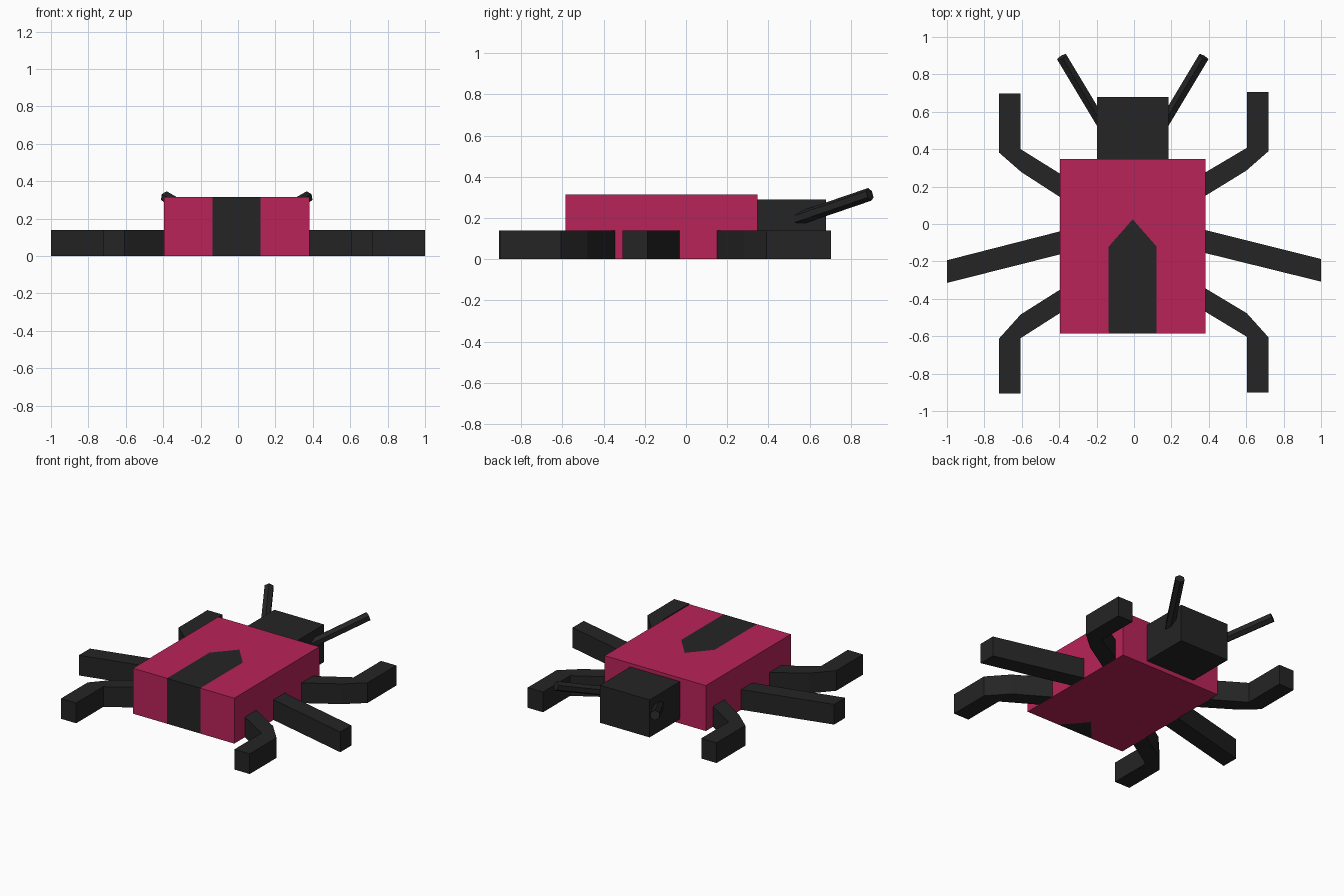
import bpy, bmesh
from mathutils import Vector

if "Cube" in bpy.data.objects:
    bpy.data.objects.remove(bpy.data.objects["Cube"])

CX = -0.007  # centre line of body, head and feelers


def material(name, rgb):
    m = bpy.data.materials.new(name)
    m.diffuse_color = (*rgb, 1)
    m.use_nodes = True
    m.node_tree.nodes["Principled BSDF"].inputs["Base Color"].default_value = m.diffuse_color
    return m


pink = material("crimson pink", (0.49, 0.017, 0.10))
black = material("soft black", (0.018, 0.018, 0.018))


def finish(name, bm, *mats):
    bmesh.ops.recalc_face_normals(bm, faces=bm.faces)
    me = bpy.data.meshes.new(name)
    bm.to_mesh(me)
    bm.free()
    for m in mats:
        me.materials.append(m)
    ob = bpy.data.objects.new(name, me)
    bpy.context.collection.objects.link(ob)
    return ob


def box_bm(lo, hi):
    bm = bmesh.new()
    bmesh.ops.create_cube(bm, size=1)
    lo, hi = Vector(lo), Vector(hi)
    for v in bm.verts:
        v.co = (lo + hi) / 2 + v.co * (hi - lo)
    return bm


def prism(name, outline, z0, z1, mat):
    bm = bmesh.new()
    face = bm.faces.new([bm.verts.new((x, y, z0)) for x, y in outline])
    ext = bmesh.ops.extrude_face_region(bm, geom=[face], use_keep_orig=True)
    for v in ext["geom"]:
        if isinstance(v, bmesh.types.BMVert):
            v.co.z = z1
    return finish(name, bm, mat)


# Body block with a pointed stripe cut into top, front and underside
HALF, SLOPE, TOP_TIP, LOW_TIP = 0.128, 1.137, 0.025, -0.43
bm = box_bm((-0.395, -0.585, 0), (0.381, 0.347, 0.315))
planes = [((CX + s * HALF, 0, 0), (1, 0, 0)) for s in (-1, 1)]
planes += [((CX, t, 0), (s * SLOPE, 1, 0)) for t in (TOP_TIP, LOW_TIP) for s in (-1, 1)]
for co, no in planes:
    bmesh.ops.bisect_plane(bm, geom=bm.verts[:] + bm.edges[:] + bm.faces[:],
                           plane_co=co, plane_no=no)
for f in bm.faces:
    c = f.calc_center_median()
    dx = abs(c.x - CX)
    tip = TOP_TIP if c.z > 0.01 else LOW_TIP
    f.material_index = int(dx < HALF and c.y < tip - SLOPE * dx)
finish("body", bm, pink, black)

# Head block
finish("head", box_bm((-0.197, 0.345, 0.03), (0.184, 0.68, 0.29)), black)

# Legs: flat outlines for the right side, mirrored to the left
legs = {
    "front_leg": [(0.38, 0.15), (0.6, 0.285), (0.72, 0.39), (0.72, 0.705),
                  (0.603, 0.705), (0.603, 0.407), (0.38, 0.275)],
    "middle_leg": [(0.38, -0.155), (1, -0.308), (1, -0.187), (0.38, -0.032)],
    "back_leg": [(0.38, -0.468), (0.603, -0.603), (0.603, -0.9), (0.72, -0.9),
                 (0.72, -0.607), (0.603, -0.477), (0.38, -0.343)],
}
for name, pts in legs.items():
    prism("right_" + name, pts, 0, 0.14, black)
    # left legs sit a touch further forward and start at the body's left face
    left = [(-x - (0.014 if x < 0.5 else 0.003 if x < 0.9 else 0), y - 0.007) for x, y in pts]
    prism("left_" + name, left, 0, 0.14, black)

# Feelers: six-sided rods from the head sides
for side, s in (("left", -1), ("right", 1)):
    a = Vector((CX + s * 0.165, 0.535, 0.193))
    b = Vector((CX + s * 0.379, 0.892, 0.315))
    bm = bmesh.new()
    bmesh.ops.create_cone(bm, cap_ends=True, segments=6, radius1=0.032,
                          radius2=0.032, depth=(b - a).length)
    rot = (b - a).to_track_quat('Z', 'Y')
    for v in bm.verts:
        v.co = rot @ v.co + (a + b) / 2
    finish(side + "_feeler", bm, black)
